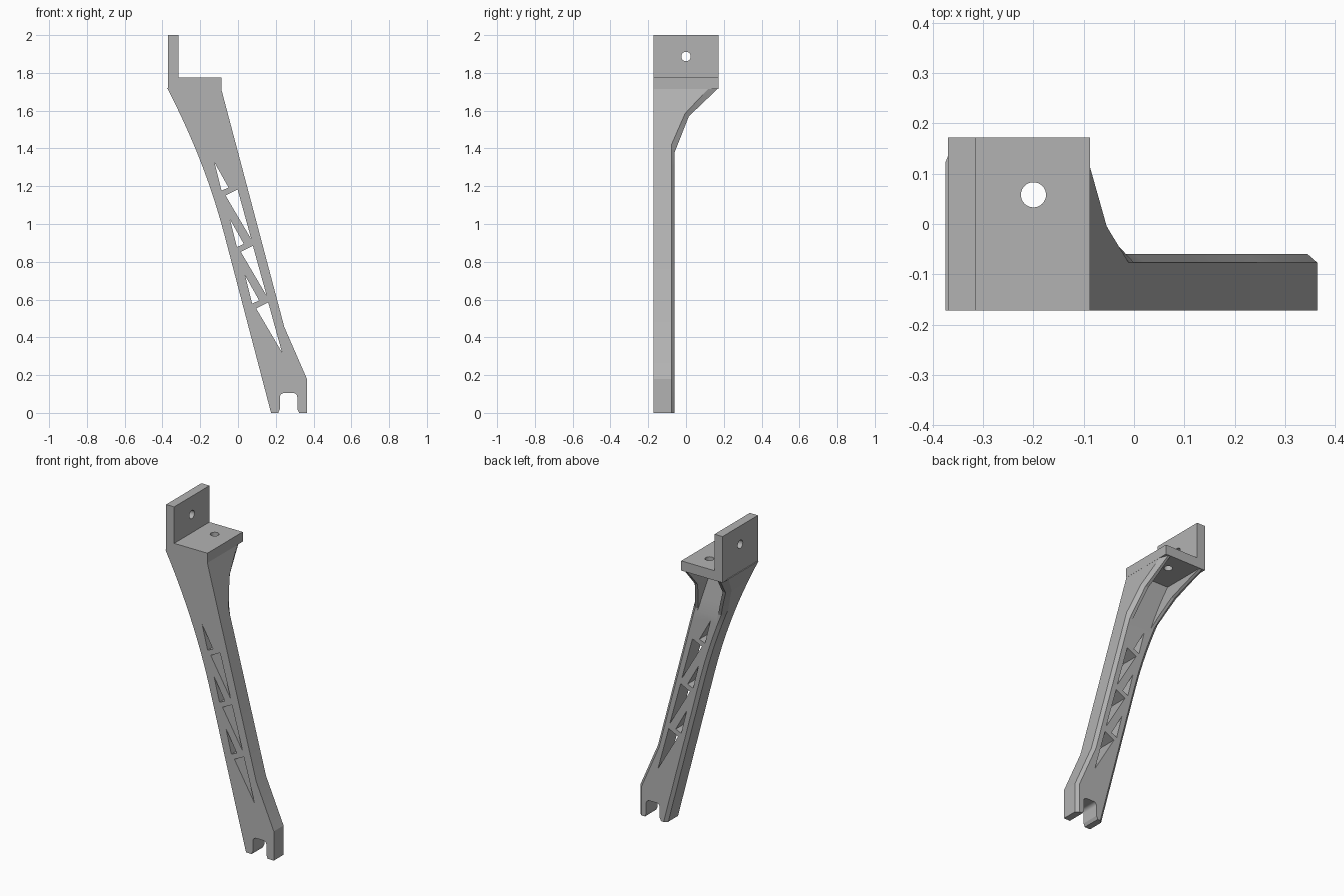
import bpy, bmesh, math
from mathutils import Matrix

if "Cube" in bpy.data.objects:
    bpy.data.objects.remove(bpy.data.objects["Cube"])

grey = bpy.data.materials.new("plain grey")
grey.use_nodes = True
grey.diffuse_color = (0.45, 0.45, 0.45, 1)
grey.node_tree.nodes["Principled BSDF"].inputs["Base Color"].default_value = (0.45, 0.45, 0.45, 1)

FRONT, BACK = -0.172, 0.172


def finish(name, bm):
    bmesh.ops.recalc_face_normals(bm, faces=bm.faces)
    mesh = bpy.data.meshes.new(name)
    bm.to_mesh(mesh)
    bm.free()
    mesh.materials.append(grey)
    obj = bpy.data.objects.new(name, mesh)
    bpy.context.collection.objects.link(obj)
    return obj


def loft(name, sections):
    """Skin a closed solid through rings with equal point counts."""
    bm = bmesh.new()
    rings = [[bm.verts.new(p) for p in s] for s in sections]
    n = len(rings[0])
    for a, b in zip(rings, rings[1:]):
        for i in range(n):
            j = (i + 1) % n
            bm.faces.new((a[i], a[j], b[j], b[i]))
    bm.faces.new(rings[0])
    bm.faces.new(rings[-1])
    return finish(name, bm)


def prism(name, outline, y0, y1):
    """Extrude an x-z outline along y."""
    return loft(name, [[(x, y, z) for x, z in outline] for y in (y0, y1)])


def rod(name, centre, axis):
    bm = bmesh.new()
    turn = Matrix.Rotation(math.pi / 2, 4, "Y") if axis == "X" else Matrix()
    bmesh.ops.create_cone(bm, cap_ends=True, segments=32, radius1=0.025, radius2=0.025,
                          depth=0.2, matrix=Matrix.Translation(centre) @ turn)
    return finish(name, bm)


def cut(obj, cutter):
    mod = obj.modifiers.new("cut", "BOOLEAN")
    mod.operation, mod.solver, mod.object = "DIFFERENCE", "EXACT", cutter
    bpy.context.view_layer.objects.active = obj
    bpy.ops.object.modifier_apply(modifier=mod.name)
    bpy.data.objects.remove(cutter)


def along(points, z):
    """Piecewise linear value at height z."""
    for (z0, v0), (z1, v1) in zip(points, points[1:]):
        if z <= z1:
            return v0 + (v1 - v0) * (z - z0) / (z1 - z0)
    return points[-1][1]


def left_x(z):
    return 0.175 - 0.262 * z - 0.168 * max(z - 0.95, 0) ** 2


def right_x(z):
    return along([(0, 0.365), (0.18, 0.365), (0.455, 0.245), (1.72, -0.09)], z)


def edge_y(z):
    return along([(0, -0.077), (1.42, -0.077), (1.585, -0.005), (1.72, 0.122)], z)


def rear_y(z):
    return along([(0, -0.06), (1.38, -0.06), (1.57, 0.015), (1.72, BACK)], z)


# Leg: tapering bar with chamfered rear edges, flaring out under the bracket
heights = [0, 0.18, 0.455, 0.95, 1.05, 1.14, 1.22, 1.3, 1.38, 1.42, 1.5, 1.57, 1.585, 1.65, 1.72]
c = 0.02
leg = loft("leg", [[(left_x(z), FRONT, z), (right_x(z), FRONT, z), (right_x(z), edge_y(z), z),
                    (right_x(z) - c, rear_y(z), z), (left_x(z) + c, rear_y(z), z),
                    (left_x(z), edge_y(z), z)] for z in heights])

# Pocket between the two flared side walls
wall = 0.04
pocket = []
for z in (1.36, 1.45, 1.54, 1.63, 1.75):
    floor = -0.06 - 0.13 * (z - 1.36)
    x0, x1 = left_x(z) + wall, right_x(z) - wall
    pocket.append([(x0, floor, z), (x1, floor, z), (x1, 0.3, z), (x0, 0.3, z)])
cut(leg, loft("pocket_cutter", pocket))

# Truss windows: a small and a large triangle, repeated down the leg
small = [(-0.124, 1.325), (-0.05, 1.193), (-0.087, 1.177)]
large = [(-0.066, 1.151), (-0.002, 1.183), (0.071, 0.918)]
for i in range(3):
    for tri in (small, large):
        shifted = [(x + 0.081 * i, z - 0.299 * i) for x, z in tri]
        cut(leg, prism("window_cutter", shifted, -0.3, 0.1))

# Rounded slot in the foot
mid, half, top, r = 0.268, 0.046, 0.105, 0.022
slot = [(mid - half - 0.008, -0.05), (mid - half - 0.008, 0.004), (mid - half, 0.02)]
for side, start in ((-1, math.pi), (1, math.pi / 2)):
    for k in range(6):
        a = start - k * math.pi / 10
        slot.append((mid + side * (half - r) + r * math.cos(a), top - r + r * math.sin(a)))
slot += [(mid + half, 0.02), (mid + half + 0.008, 0.004), (mid + half + 0.008, -0.05)]
cut(leg, prism("slot_cutter", slot, -0.3, 0.1))

# Angle bracket with one hole in each plate
bracket = prism("angle_bracket", [(-0.37, 1.715), (-0.088, 1.715), (-0.088, 1.775),
                                  (-0.315, 1.775), (-0.315, 2), (-0.37, 2)], FRONT, BACK)
cut(bracket, rod("seat_hole_cutter", (-0.2, 0.058, 1.75), "Z"))
cut(bracket, rod("back_hole_cutter", (-0.34, 0, 1.887), "X"))

# Smooth the curved surfaces, keep the edges crisp
for obj in (leg, bracket):
    bpy.ops.object.select_all(action="DESELECT")
    obj.select_set(True)
    bpy.context.view_layer.objects.active = obj
    bpy.ops.object.shade_smooth_by_angle(angle=math.radians(20))
